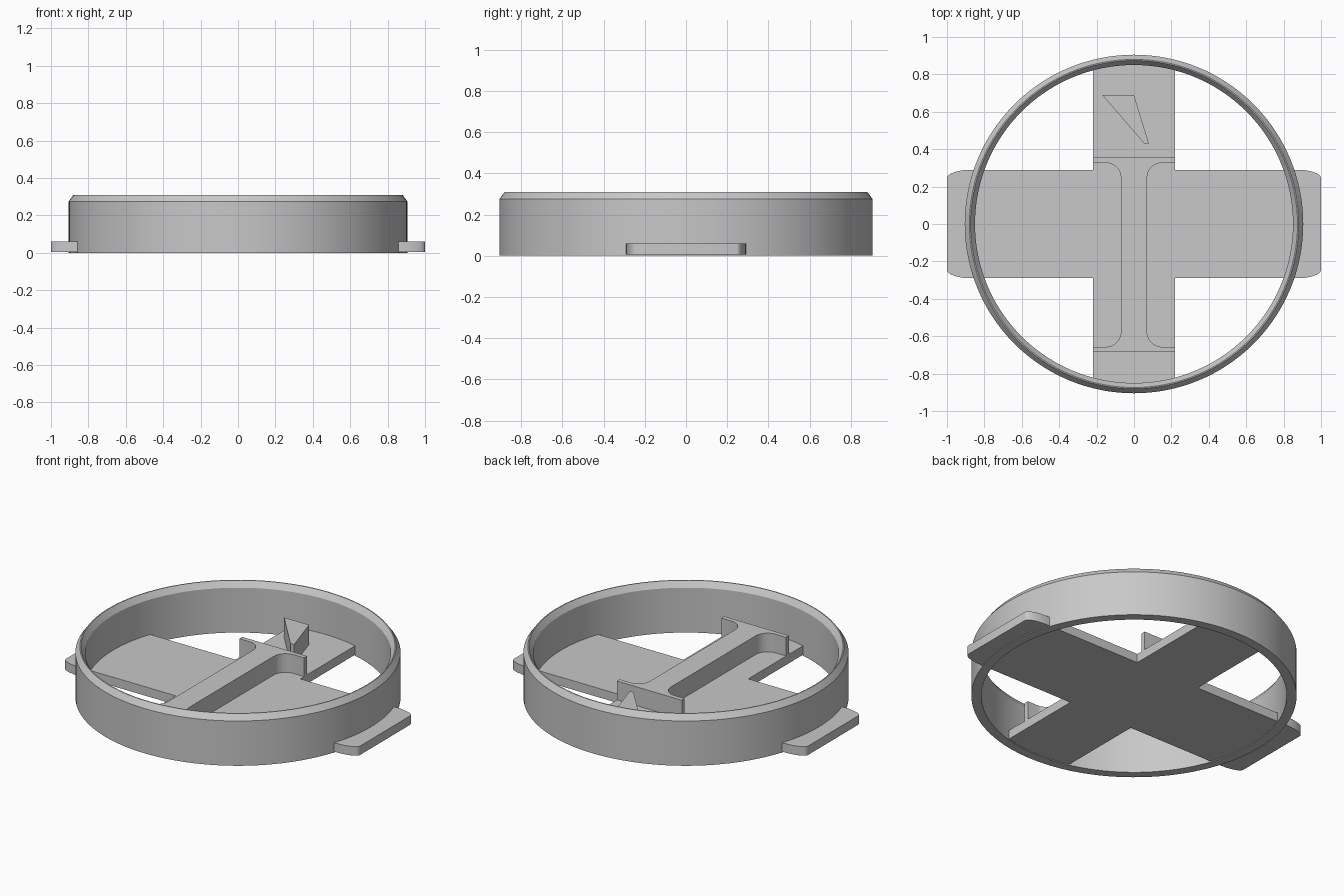
import bpy, bmesh
from math import sin, cos, pi, radians

cube = bpy.data.objects.get("Cube")
if cube:
    bpy.data.objects.remove(cube, do_unlink=True)

grey = bpy.data.materials.new("plain grey")
grey.use_nodes = True
COLOUR = (0.58, 0.58, 0.58, 1)
grey.diffuse_color = COLOUR
grey.node_tree.nodes["Principled BSDF"].inputs["Base Color"].default_value = COLOUR


def finish(name, bm):
    bmesh.ops.recalc_face_normals(bm, faces=bm.faces)
    mesh = bpy.data.meshes.new(name)
    bm.to_mesh(mesh)
    bm.free()
    mesh.materials.append(grey)
    obj = bpy.data.objects.new(name, mesh)
    bpy.context.collection.objects.link(obj)
    bpy.ops.object.select_all(action='DESELECT')
    obj.select_set(True)
    bpy.context.view_layer.objects.active = obj
    bpy.ops.object.shade_smooth_by_angle(angle=radians(30))
    return obj


def prism(name, outline, z0, z1):
    """Extrude a flat outline from z0 up to z1."""
    bm = bmesh.new()
    face = bm.faces.new([bm.verts.new((x, y, z0)) for x, y in outline])
    top = bmesh.ops.extrude_face_region(bm, geom=[face])
    verts = [v for v in top["geom"] if isinstance(v, bmesh.types.BMVert)]
    bmesh.ops.translate(bm, verts=verts, vec=(0, 0, z1 - z0))
    return finish(name, bm)


def arc(cx, cy, rx, ry, a0, a1, steps=10):
    angles = [radians(a0 + (a1 - a0) * i / steps) for i in range(steps + 1)]
    return [(cx + rx * cos(a), cy + ry * sin(a)) for a in angles]


def lathe(name, profile, segments=128):
    """Spin a closed (radius, height) profile around z."""
    bm = bmesh.new()
    rings = [[bm.verts.new((r * cos(2 * pi * i / segments),
                            r * sin(2 * pi * i / segments), z))
              for r, z in profile] for i in range(segments)]
    n = len(profile)
    for i in range(segments):
        a, b = rings[i], rings[(i + 1) % segments]
        for j in range(n):
            k = (j + 1) % n
            bm.faces.new((a[j], b[j], b[k], a[k]))
    return finish(name, bm)


# Round wall with a rim bevelled on both sides
lathe("ring_wall", [(0.85, 0), (0.905, 0), (0.905, 0.275),
                    (0.88, 0.31), (0.874, 0.31), (0.85, 0.275)])

# Cross-shaped base with rounded tabs reaching outside the ring
ARM, TAB, END = 0.22, 0.29, 0.87
quarter = arc(0.87, 0.245, 0.13, 0.045, 0, 90) + [(ARM, TAB), (ARM, END)]
half = quarter + [(-x, y) for x, y in reversed(quarter)]
prism("cross_base", half + [(-x, -y) for x, y in half], 0.005, 0.06)

# Raised grip: central web flaring into a flange at each end
WEB, FILLET, BACK, FRONT, THICK = 0.07, 0.08, 0.355, -0.685, 0.028
right_side = [(ARM, FRONT), (ARM, FRONT + THICK)]
right_side += arc(WEB + FILLET, FRONT + THICK + FILLET, FILLET, FILLET, 270, 180)
right_side += arc(WEB + FILLET, BACK - THICK - FILLET, FILLET, FILLET, 180, 90)
right_side += [(ARM, BACK - THICK), (ARM, BACK)]
prism("grip", right_side + [(-x, y) for x, y in reversed(right_side)], 0.05, 0.175)

# Wedge-shaped pointer behind the grip
prism("pointer", [(-0.17, 0.69), (0.055, 0.43), (0.08, 0.43), (0, 0.69)], 0.05, 0.18)
